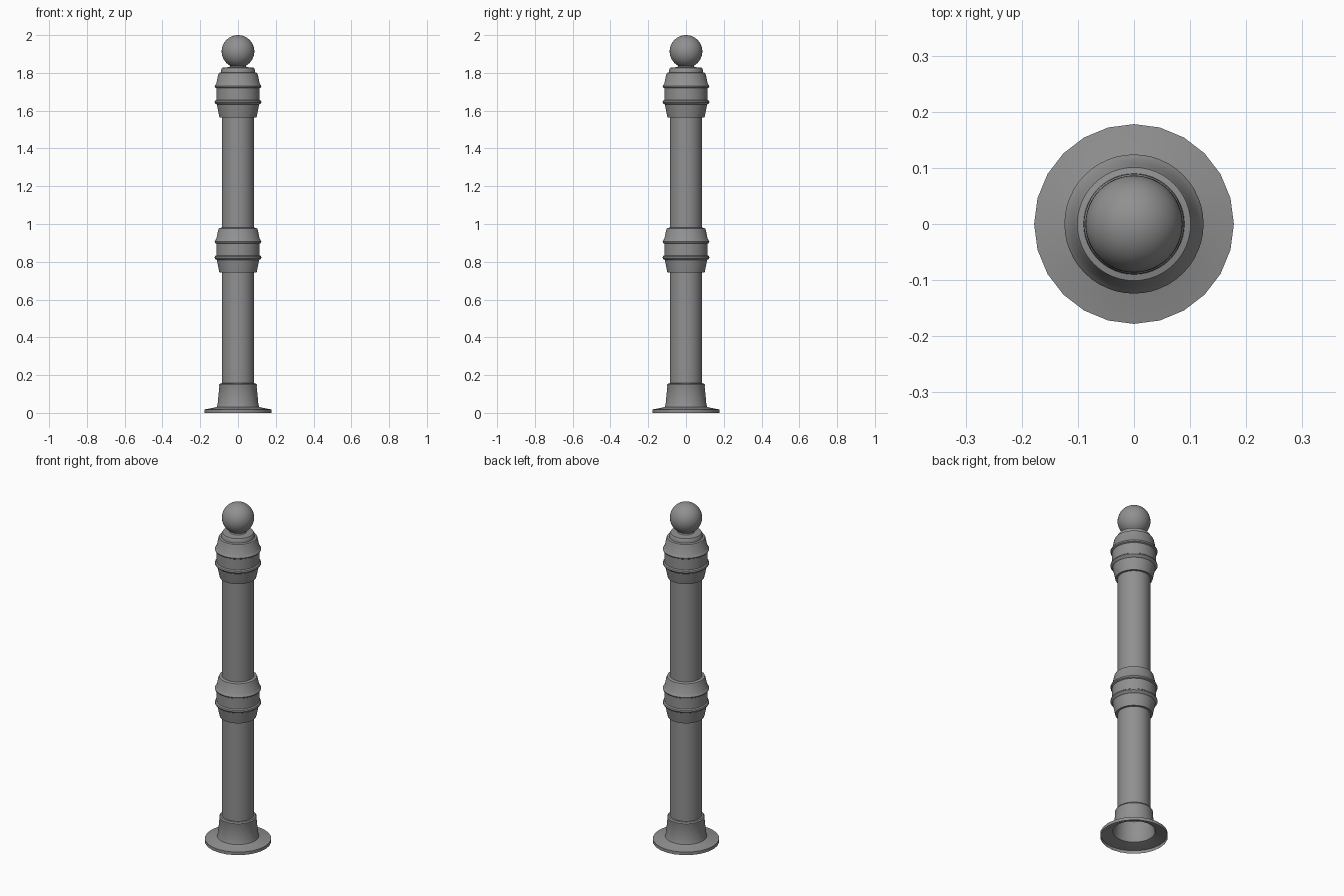
import bpy, bmesh, math

cube = bpy.data.objects.get("Cube")
if cube:
    bpy.data.objects.remove(cube, do_unlink=True)

# One painted-metal colour
grey = bpy.data.materials.new("grey metal")
grey.use_nodes = True
colour = (0.28, 0.28, 0.28, 1)
grey.diffuse_color = colour
grey.node_tree.nodes["Principled BSDF"].inputs["Base Color"].default_value = colour


def finish(obj, angle=35):
    obj.data.materials.append(grey)
    bpy.ops.object.select_all(action="DESELECT")
    obj.select_set(True)
    bpy.context.view_layer.objects.active = obj
    bpy.ops.object.shade_smooth_by_angle(angle=math.radians(angle))
    return obj


def lathe(name, profile, sides=48, z=0):
    """Revolve (radius, height) points, listed bottom to top, around z."""
    bm = bmesh.new()
    rings = []
    for r, h in profile:
        rings.append([bm.verts.new((r * math.cos(math.tau * i / sides),
                                    r * math.sin(math.tau * i / sides), h))
                      for i in range(sides)])
    for low, high in zip(rings, rings[1:]):
        for i in range(sides):
            j = (i + 1) % sides
            bm.faces.new((low[i], low[j], high[j], high[i]))
    mesh = bpy.data.meshes.new(name)
    bm.to_mesh(mesh)
    bm.free()
    obj = bpy.data.objects.new(name, mesh)
    obj.location.z = z
    bpy.context.collection.objects.link(obj)
    return finish(obj)


# Flared base plate, hollow underneath
lathe("base_flange", [(0.178, 0), (0.178, 0.018), (0.125, 0.028), (0.112, 0.032)], sides=24)

# Tapered foot with a small bead on top
lathe("foot", [(0.112, 0.032), (0.108, 0.045), (0.099, 0.138), (0.1, 0.141),
               (0.1, 0.149), (0.095, 0.156), (0.086, 0.157)])

# Main tube
lathe("shaft", [(0.086, 0.15), (0.086, 1.79)])

# Two matching collars, each with a pair of raised rings
collar = [(0.086, 0), (0.098, 0), (0.1, 0.008), (0.111, 0.062), (0.112, 0.067),
          (0.12, 0.073), (0.124, 0.079), (0.122, 0.087), (0.115, 0.092),
          (0.115, 0.154), (0.122, 0.158), (0.124, 0.165), (0.12, 0.172),
          (0.115, 0.178), (0.105, 0.226), (0.101, 0.235), (0.086, 0.239)]
for name, z in (("middle_collar", 0.742), ("top_collar", 1.565)):
    lathe(name, collar, z=z)

# Stepped cap and neck under the ball
lathe("cap", [(0.09, 1.802), (0.089, 1.817), (0.083, 1.827), (0.045, 1.831),
              (0.038, 1.845)])

# Ball finial
bpy.ops.mesh.primitive_uv_sphere_add(segments=48, ring_count=24, radius=0.0865,
                                     location=(0, 0, 1.9135))
ball = bpy.context.object
ball.name = "ball_finial"
finish(ball)
